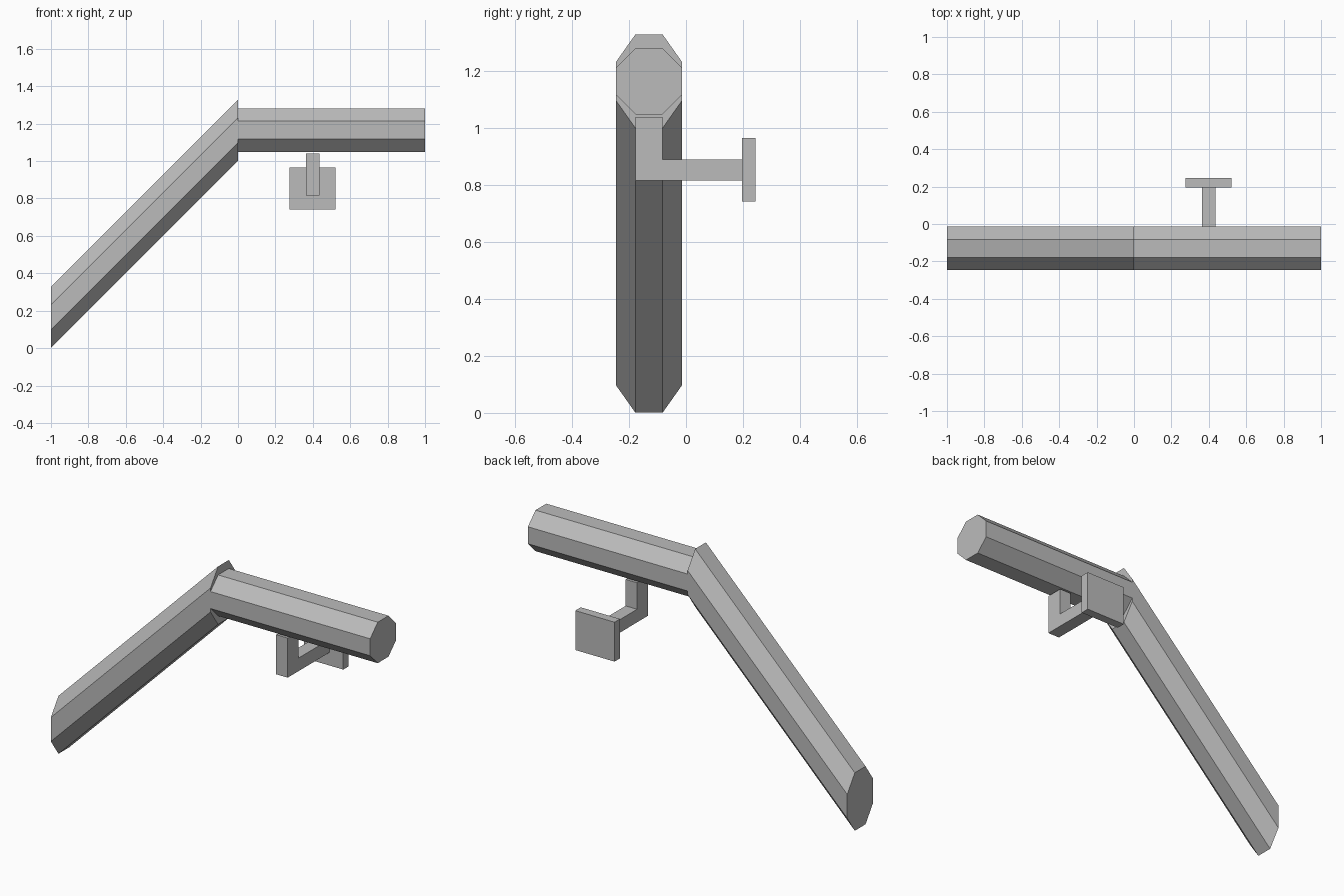
import bpy
import bmesh
from mathutils import Vector

cube = bpy.data.objects.get("Cube")
if cube:
    bpy.data.objects.remove(cube, do_unlink=True)

# Single painted grey
grey = bpy.data.materials.new("light grey")
grey.use_nodes = True
colour = (0.5, 0.5, 0.5, 1)
grey.diffuse_color = colour
grey.node_tree.nodes["Principled BSDF"].inputs["Base Color"].default_value = colour


def extrude_profile(name, outline, x0, x1, rise=0.0):
    """Sweep a (y, z) outline from x0 to x1, lifting it by rise on the way."""
    bm = bmesh.new()
    base = bm.faces.new([bm.verts.new((x0, y, z)) for y, z in outline])
    swept = bmesh.ops.extrude_face_region(bm, geom=[base], use_keep_orig=True)
    moved = [v for v in swept["geom"] if isinstance(v, bmesh.types.BMVert)]
    bmesh.ops.translate(bm, verts=moved, vec=Vector((x1 - x0, 0, rise)))
    bmesh.ops.recalc_face_normals(bm, faces=bm.faces)
    mesh = bpy.data.meshes.new(name)
    bm.to_mesh(mesh)
    bm.free()
    mesh.materials.append(grey)
    obj = bpy.data.objects.new(name, mesh)
    bpy.context.collection.objects.link(obj)
    return obj


def octagon(y, z, stretch=1.0):
    """Eight-sided rail section, stretched in z for a mitred slope."""
    r, h = 0.116, 0.048
    corners = [(h, r), (r, h), (r, -h), (h, -r), (-h, -r), (-r, -h), (-r, h), (-h, r)]
    return [(y + a, z + b * stretch) for a, b in corners]


# Handrail: level run and 45 degree slope, both cut upright at the joint
RAIL_Y, RAIL_Z = -0.13, 1.165
extrude_profile("level_rail", octagon(RAIL_Y, RAIL_Z), 0, 1)
extrude_profile("sloped_rail", octagon(RAIL_Y, RAIL_Z - 1, 2 ** 0.5), -1, 0, rise=1)

# Wall bracket: L-shaped arm and square mounting plate
arm = [(-0.178, 0.816), (0.196, 0.816), (0.196, 0.89),
       (-0.082, 0.89), (-0.082, 1.04), (-0.178, 1.04)]
extrude_profile("bracket_arm", arm, 0.364, 0.436)
plate = [(0.196, 0.742), (0.245, 0.742), (0.245, 0.965), (0.196, 0.965)]
extrude_profile("wall_plate", plate, 0.276, 0.522)
